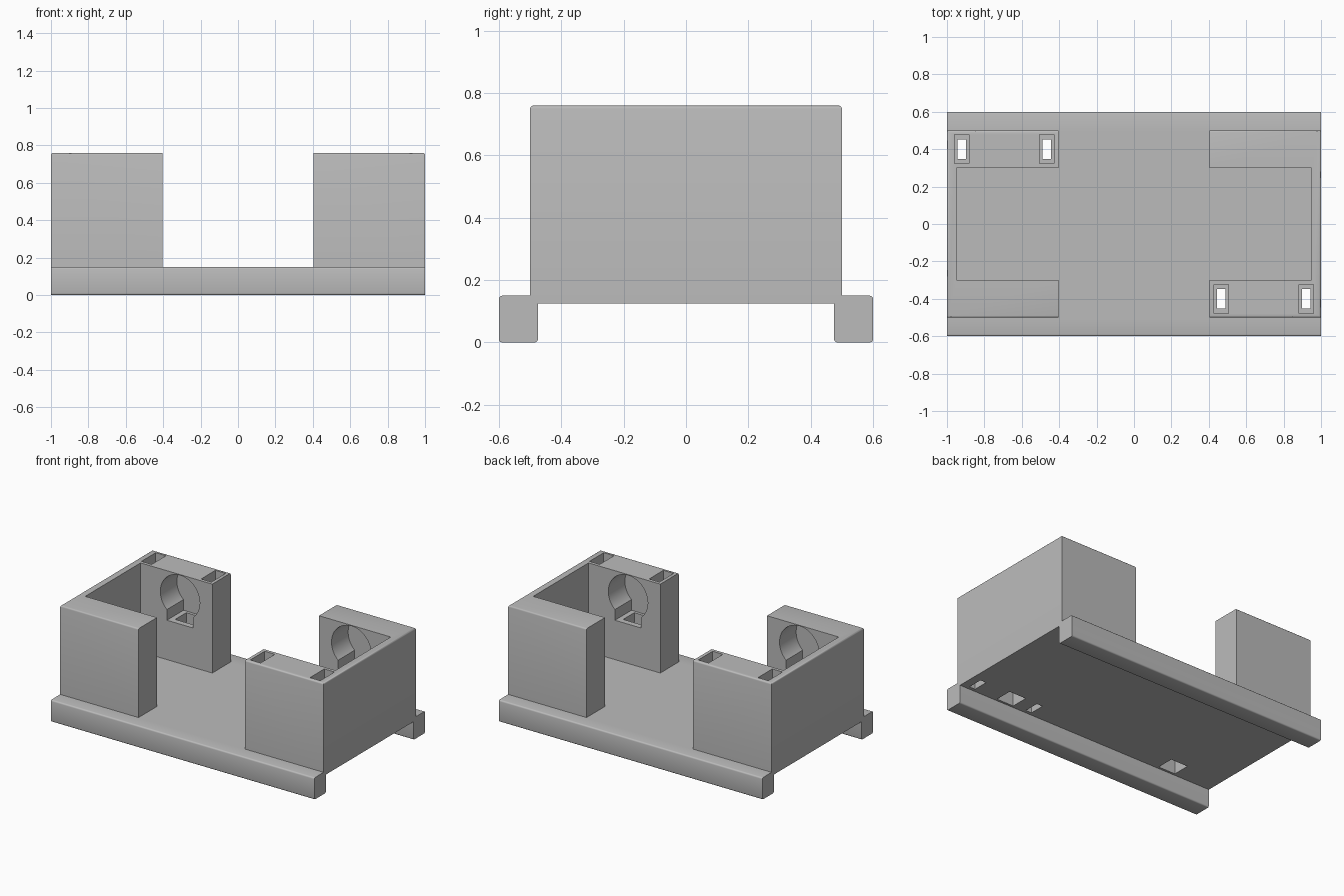
import bpy, bmesh, math
from mathutils import Matrix

cube = bpy.data.objects.get("Cube")
if cube:
    bpy.data.objects.remove(cube, do_unlink=True)

grey = bpy.data.materials.new("plain grey")
grey.use_nodes = True
colour = (0.5, 0.5, 0.5, 1)
grey.diffuse_color = colour
grey.node_tree.nodes["Principled BSDF"].inputs["Base Color"].default_value = colour

TOP, FLOOR, PLATE = 0.76, 0.15, 0.125


def make(name, bm):
    bmesh.ops.recalc_face_normals(bm, faces=bm.faces)
    mesh = bpy.data.meshes.new(name)
    bm.to_mesh(mesh)
    bm.free()
    mesh.materials.append(grey)
    ob = bpy.data.objects.new(name, mesh)
    bpy.context.collection.objects.link(ob)
    return ob


def prism(name, points, direction, bevel_rule=None, width=0.01):
    """Extrude a closed outline, then soften the edges picked by the rule."""
    bm = bmesh.new()
    face = bm.faces.new([bm.verts.new(p) for p in points])
    res = bmesh.ops.extrude_face_region(bm, geom=[face])
    verts = [v for v in res["geom"] if isinstance(v, bmesh.types.BMVert)]
    bmesh.ops.translate(bm, verts=verts, vec=direction)
    bmesh.ops.recalc_face_normals(bm, faces=bm.faces)
    if bevel_rule:
        edges = [e for e in bm.edges if bevel_rule(*[v.co for v in e.verts])]
        bmesh.ops.bevel(bm, geom=edges, offset=width, segments=3, profile=0.5, affect='EDGES')
    return make(name, bm)


def box(name, x0, x1, y0, y1, z0, z1):
    return prism(name, [(x0, y0, z0), (x1, y0, z0), (x1, y1, z0), (x0, y1, z0)], (0, 0, z1 - z0))


def combine(target, tool, operation):
    tool.hide_render = True
    mod = target.modifiers.new("join", 'BOOLEAN')
    mod.operation = operation
    mod.solver = 'EXACT'
    mod.object = tool
    bpy.context.view_layer.objects.active = target
    bpy.ops.object.modifier_apply(modifier=mod.name)
    bpy.data.objects.remove(tool, do_unlink=True)


# Tray with two raised runners, as one cross-section along x
half = [(0.475, PLATE), (0.475, 0), (0.6, 0), (0.6, FLOOR)]
section = half + [(-y, z) for y, z in reversed(half)]
body = prism("battery_tray_body", [(-1, y, z) for y, z in section], (2, 0, 0),
             lambda a, b: abs(a.x - b.x) > 1 and not (abs(a.y) < 0.5 and a.z > 0.1))

# C-shaped holder at each end
for s in (-1, 1):
    outline = [(1, -0.5), (1, 0.5), (0.405, 0.5), (0.405, 0.3),
               (0.95, 0.3), (0.95, -0.3), (0.405, -0.3), (0.405, -0.5)]
    holder = prism("end_holder", [(s * x, y, FLOOR - 0.01) for x, y in outline],
                   (0, 0, TOP - FLOOR + 0.01),
                   lambda a, b: min(a.z, b.z) > 0.7 and min(abs(a.y), abs(b.y)) > 0.49)
    combine(body, holder, 'UNION')


def cut_box(x, y, w, d, z0, z1):
    combine(body, box("cutter", x - w / 2, x + w / 2, y - d / 2, y + d / 2, z0, z1), 'DIFFERENCE')


# Round pocket, notch and wire shaft in every holder block
for sx in (-1, 1):
    for sy in (-1, 1):
        x = sx * 0.65
        bm = bmesh.new()
        bmesh.ops.create_cone(bm, cap_ends=True, segments=48, radius1=0.15, radius2=0.15, depth=0.2,
                              matrix=Matrix.Translation((x, sy * 0.38, 0.605))
                              @ Matrix.Rotation(math.pi / 2, 4, 'X'))
        combine(body, make("cutter", bm), 'DIFFERENCE')
        cut_box(x, sy * 0.38, 0.2, 0.2, 0.42, 0.6)
        cut_box(x, sy * 0.4, 0.13, 0.12, 0.1, 0.5)

# Stepped vertical slots in two opposite blocks
for s in (-1, 1):
    for x in (0.92, 0.467):
        cut_box(s * x, s * -0.4, 0.078, 0.155, 0.5, 0.8)
        cut_box(s * x, s * -0.4, 0.045, 0.105, 0.1, 0.6)

# Smooth the curved surfaces, keep the edges sharp
bpy.ops.object.select_all(action='DESELECT')
body.select_set(True)
bpy.context.view_layer.objects.active = body
bpy.ops.object.shade_smooth_by_angle(angle=math.radians(32))
